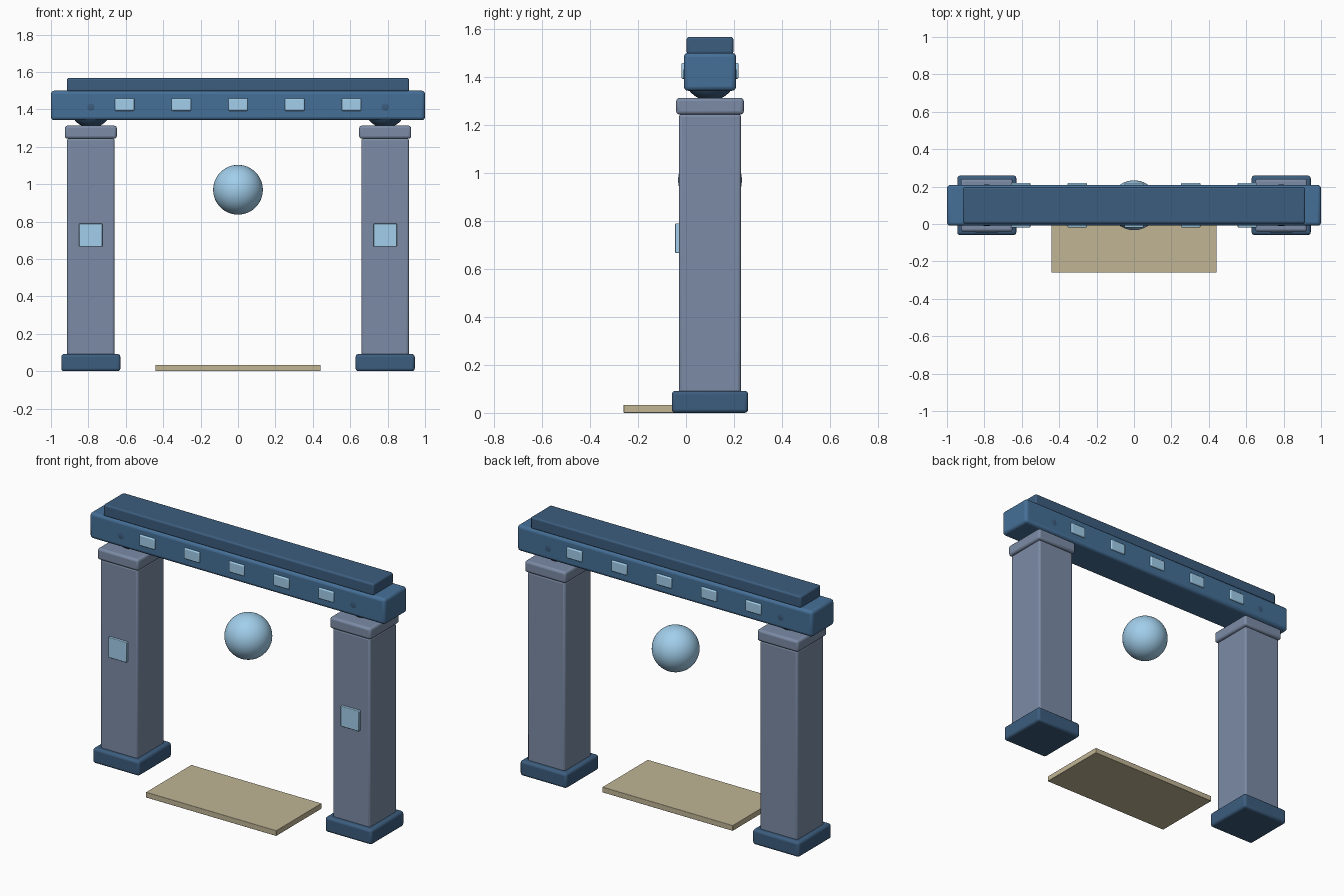
import bpy, math

if "Cube" in bpy.data.objects:
    bpy.data.objects.remove(bpy.data.objects["Cube"])


def material(name, rgb):
    m = bpy.data.materials.new(name)
    m.diffuse_color = (*rgb, 1)
    m.use_nodes = True
    m.node_tree.nodes["Principled BSDF"].inputs["Base Color"].default_value = m.diffuse_color
    return m


BEAM = material("beam_blue", (0.06, 0.16, 0.31))
DARK = material("dark_blue", (0.045, 0.11, 0.21))
STONE = material("slate", (0.20, 0.26, 0.38))
GLOW = material("pale_blue", (0.36, 0.62, 0.83))
SAND = material("sand", (0.53, 0.46, 0.30))
MID = 0.10  # y of the gate's centre plane


def box(name, x, y, z, mat, bevel=0.0):
    """Box from (min, max) ranges with rounded edges."""
    bpy.ops.mesh.primitive_cube_add(size=1, location=[(a + b) / 2 for a, b in (x, y, z)])
    ob = bpy.context.object
    ob.name = name
    ob.scale = [b - a for a, b in (x, y, z)]
    bpy.ops.object.transform_apply(location=False, rotation=False, scale=True)
    ob.data.materials.append(mat)
    if bevel:
        mod = ob.modifiers.new("bevel", 'BEVEL')
        mod.width = bevel
        mod.segments = 3
        bpy.ops.object.shade_smooth_by_angle(angle=math.radians(40))
    return ob


def ball(name, loc, r, mat):
    bpy.ops.mesh.primitive_uv_sphere_add(segments=48, ring_count=24, radius=r, location=loc)
    ob = bpy.context.object
    ob.name = name
    ob.data.materials.append(mat)
    bpy.ops.object.shade_smooth()


def around(c, half):
    return (c - half, c + half)


# Two pillars with base, capital, bearing ball and front plaque
for side, label in ((-1, "left"), (1, "right")):
    cx = side * 0.787
    box(label + "_base", around(cx, 0.158), around(MID, 0.159), (0, 0.092), DARK, 0.015)
    box(label + "_pillar", around(cx, 0.127), around(MID, 0.129), (0.002, 1.245), STONE, 0.012)
    box(label + "_capital", around(cx, 0.139), around(MID, 0.141), (1.243, 1.313), STONE, 0.014)
    ball(label + "_bearing", (cx, MID, 1.412), 0.111, DARK)
    box(label + "_plaque", around(cx, 0.062), (-0.045, -0.02), around(0.728, 0.062), GLOW, 0.004)

# Lintel and its upper slab
box("lintel", (-1, 1), around(MID, 0.109), (1.342, 1.5), BEAM, 0.018)
box("top_slab", (-0.915, 0.915), around(MID, 0.097), (1.495, 1.567), DARK, 0.01)

# Inlays on both faces of the lintel
for i in range(5):
    cx = (i - 2) * 0.303
    for y, label in ((-0.007, "front"), (0.207, "back")):
        box(f"{label}_inlay_{i + 1}", around(cx, 0.052), around(y, 0.012), around(1.425, 0.033), GLOW, 0.006)

# Floating orb and floor plate
ball("orb", (0, MID, 0.97), 0.133, GLOW)
box("floor_plate", (-0.441, 0.441), (-0.26, 0.178), (0, 0.033), SAND, 0.002)
